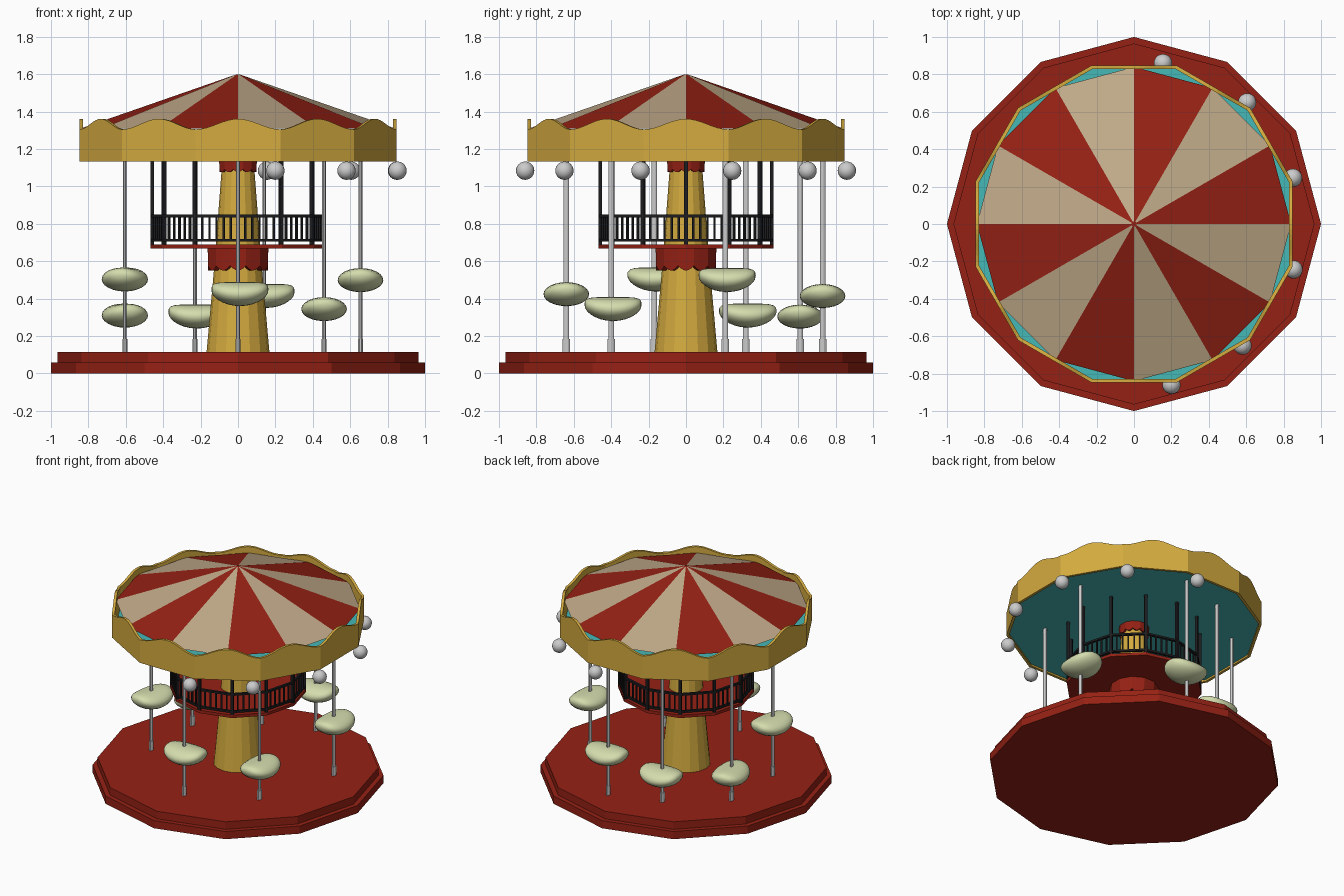
import bpy, bmesh, math
from math import sin, cos, pi, radians
from mathutils import Vector, Matrix

if "Cube" in bpy.data.objects:
    bpy.data.objects.remove(bpy.data.objects["Cube"])


def mat(name, col):
    m = bpy.data.materials.new(name)
    m.diffuse_color = (*col, 1)
    m.use_nodes = True
    m.node_tree.nodes["Principled BSDF"].inputs["Base Color"].default_value = m.diffuse_color
    return m


RED = mat("red_paint", (0.30, 0.015, 0.007))
BEIGE = mat("beige_canvas", (0.53, 0.40, 0.25))
GOLD = mat("gold_paint", (0.66, 0.41, 0.05))
TEAL = mat("teal_ceiling", (0.06, 0.48, 0.47))
BLACK = mat("black_iron", (0.012, 0.012, 0.014))
CREAM = mat("pale_green", (0.66, 0.72, 0.42))


def finish(name, bm, mats=(), smooth=False):
    bmesh.ops.recalc_face_normals(bm, faces=bm.faces[:])
    me = bpy.data.meshes.new(name)
    bm.to_mesh(me)
    bm.free()
    for m in mats:
        me.materials.append(m)
    if smooth:
        me.polygons.foreach_set("use_smooth", [True] * len(me.polygons))
    ob = bpy.data.objects.new(name, me)
    bpy.context.collection.objects.link(ob)
    return ob


def lathe(name, profile, n, m, turn=0.0):
    """Capped n-sided solid through (radius, z) points."""
    bm = bmesh.new()
    rings = [[bm.verts.new((r * cos(turn + 2 * pi * i / n), r * sin(turn + 2 * pi * i / n), z))
              for i in range(n)] for r, z in profile]
    for a, b in zip(rings, rings[1:]):
        for i in range(n):
            bm.faces.new((a[i], a[(i + 1) % n], b[(i + 1) % n], b[i]))
    bm.faces.new(rings[0])
    bm.faces.new(rings[-1])
    return finish(name, bm, [m] if m else [])


def wavy_band(name, r_bot, r_top, thick, low, high, m, seg=12):
    """12-sided hollow band; low/high give edge height at t=0..1 along a side."""
    def point(k, t, r):
        a, b = [Vector((r * cos(radians(q)), r * sin(radians(q)))) for q in (30 * k - 15, 30 * k + 15)]
        return a.lerp(b, t)
    bm = bmesh.new()
    cols = []
    for k in range(12):
        for j in range(seg):
            t = j / seg
            lo, hi = low(t), high(t)
            cols.append([bm.verts.new((*point(k, t, r), z)) for r, z in (
                (r_bot, lo), (r_top, hi), (r_top - thick, hi), (r_bot - thick, lo))])
    for a, b in zip(cols, cols[1:] + cols[:1]):
        for i in range(4):
            bm.faces.new((a[i], b[i], b[(i + 1) % 4], a[(i + 1) % 4]))
    return finish(name, bm, [m])


def box(bm, centre, size, angle=0.0):
    M = Matrix.Translation(centre) @ Matrix.Rotation(angle, 4, 'Z') @ Matrix.Diagonal((*size, 1))
    bmesh.ops.create_cube(bm, size=1, matrix=M)


# stepped base, column and balcony floor
lathe("base_lower_step", [(1.0, 0), (1.0, 0.058)], 12, RED)
lathe("base_upper_step", [(0.965, 0.058), (0.965, 0.115)], 12, RED)
lathe("centre_column", [(0.168, 0.115), (0.128, 0.56), (0.083, 1.15)], 16, GOLD)
lathe("balcony_floor", [(0.468, 0.668), (0.468, 0.69)], 12, RED)

# scalloped collars on the column
wavy_band("balcony_collar", 0.165, 0.168, 0.035,
          lambda t: 0.575 - 0.025 * sin(pi * t), lambda t: 0.67, RED, 6)
wavy_band("ceiling_collar", 0.102, 0.105, 0.018,
          lambda t: 1.092 - 0.016 * sin(pi * t), lambda t: 1.152, RED, 6)

# balcony railing with tall posts up to the ceiling
bm = bmesh.new()
R = 0.458
corners = [Vector((R * cos(k * pi / 6), R * sin(k * pi / 6), 0)) for k in range(12)]
for k in range(12):
    a, b = corners[k], corners[(k + 1) % 12]
    ang = math.atan2(b.y - a.y, b.x - a.x)
    box(bm, a + Vector((0, 0, 0.92)), (0.02, 0.02, 0.46), k * pi / 6)
    mid, length = (a + b) / 2, (b - a).length
    for z in (0.712, 0.842):
        box(bm, mid + Vector((0, 0, z)), (length, 0.018, 0.014), ang)
    for j in range(1, 6):
        box(bm, a.lerp(b, j / 6) + Vector((0, 0, 0.776)), (0.01, 0.01, 0.125), ang)
finish("balcony_railing", bm, [BLACK])

# ceiling, fascia and striped roof
lathe("ceiling", [(0.86, 1.145), (0.86, 1.155)], 12, TEAL, pi / 12)
wavy_band("roof_fascia", 0.878, 0.878, 0.02, lambda t: 1.132,
          lambda t: 1.333 - 0.028 * cos(2 * pi * t), GOLD, 16)
bm = bmesh.new()
rim, top = [[bm.verts.new((r * cos(k * pi / 6), r * sin(k * pi / 6), z)) for k in range(12)]
            for r, z in ((0.84, 1.31), (0.014, 1.597))]
for k in range(12):
    n = (k + 1) % 12
    bm.faces.new((rim[k], rim[n], top[n], top[k])).material_index = k % 2
bm.faces.new(top)
finish("striped_roof", bm, [RED, BEIGE])

# lamp globes along one half of the fascia
for i, (x, y) in enumerate([(0.155, 0.86), (0.605, 0.65), (0.85, 0.247),
                            (0.853, -0.243), (0.58, -0.65), (0.2, -0.86)]):
    bm = bmesh.new()
    bmesh.ops.create_uvsphere(bm, u_segments=20, v_segments=12, radius=0.049,
                              matrix=Matrix.Translation((x, y, 1.084)))
    finish(f"lamp_globe_{i + 1}", bm, smooth=True)


# ride poles with a bean-shaped seat on each
def pole(name, x, y, r, z0, z1):
    ob = lathe(name, [(r, z0), (r, z1)], 8, None, pi / 8)
    ob.data.transform(Matrix.Translation((x, y, 0)) @ Matrix.Diagonal((1, 1.5, 1, 1)))


rides = [(0, -0.64, 0.43, 0), (0.46, -0.4, 0.35, 90), (0.655, 0.21, 0.505, 90),
         (0.14, 0.73, 0.42, 0), (-0.23, 0.61, 0.31, 0),
         (-0.605, 0.32, 0.315, 100), (-0.605, -0.17, 0.508, 80)]
for i, (x, y, z, turn) in enumerate(rides):
    pole(f"ride_pole_{i + 1}", x, y, 0.0105, 0.115, 1.147)
    pole(f"pole_socket_{i + 1}", x, y, 0.0145, 0.11, 0.185)
    bm = bmesh.new()
    bmesh.ops.create_uvsphere(bm, u_segments=24, v_segments=14, radius=1,
                              matrix=Matrix.Rotation(pi / 2, 4, 'Y'))
    for v in bm.verts:
        u = v.co.x
        full = (1 - u * u + 1e-9) ** -0.12          # blunter ends
        v.co = Vector((u * 0.153, v.co.y * 0.122 * full,
                       v.co.z * 0.064 * full + 0.026 * u * u - 0.006))
    bmesh.ops.transform(bm, verts=bm.verts[:], matrix=Matrix.Translation(
        (x + (0.01 if turn == 0 else 0), y + (0.01 if turn else 0), z)) @ Matrix.Rotation(radians(turn), 4, 'Z'))
    finish(f"seat_{i + 1}", bm, [CREAM], True)
